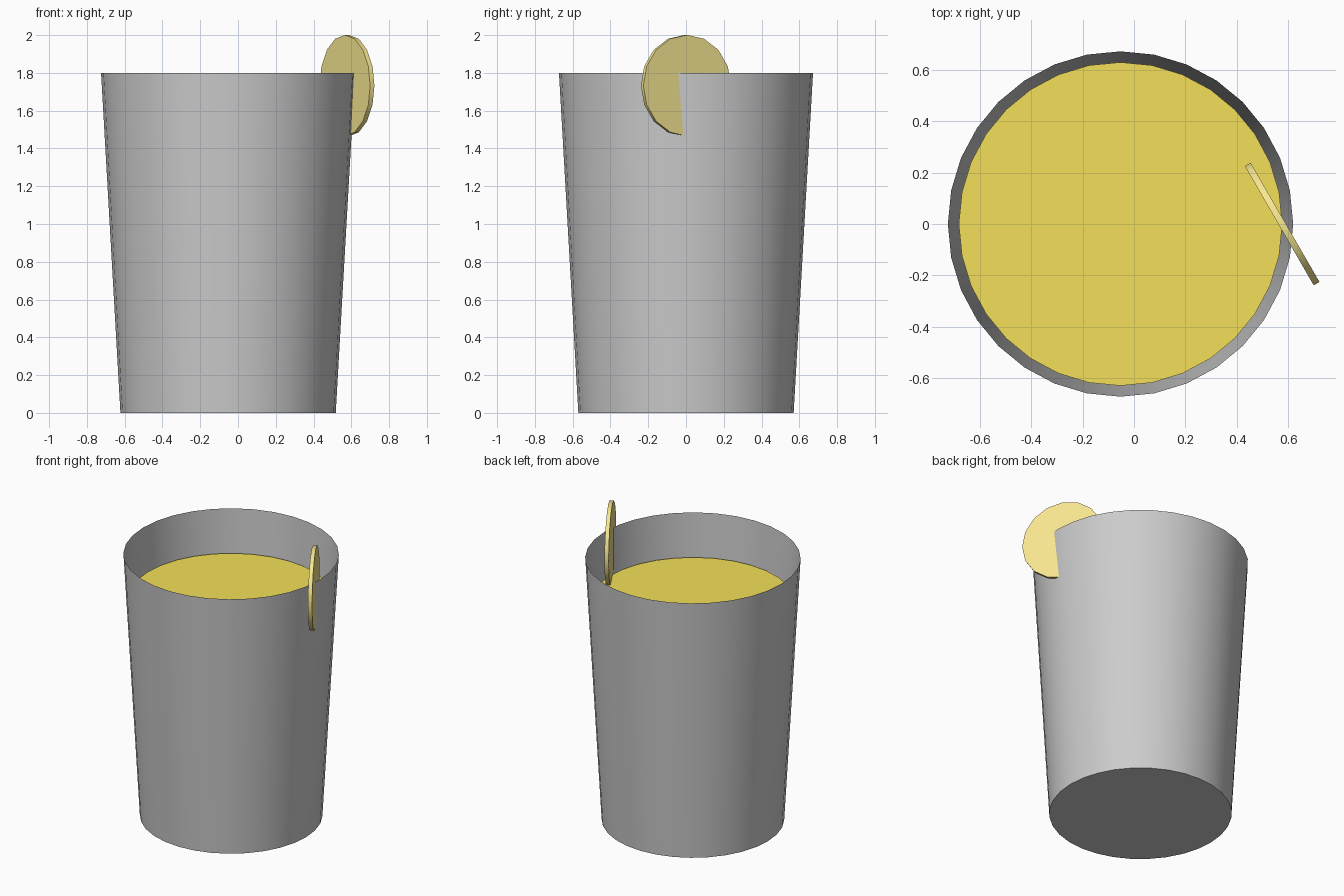
import bpy, math

if "Cube" in bpy.data.objects:
    bpy.data.objects.remove(bpy.data.objects["Cube"])

CX = -0.0525      # glass axis, offset by the slice on the rim
H, R0, R1 = 1.8, 0.57, 0.6725


def colour(obj, name, rgb):
    mat = bpy.data.materials.new(name)
    mat.diffuse_color = (*rgb, 1)
    mat.use_nodes = True
    mat.node_tree.nodes["Principled BSDF"].inputs["Base Color"].default_value = mat.diffuse_color
    obj.data.materials.append(mat)


def finish(obj, name):
    obj.name = name
    bpy.ops.object.shade_smooth_by_angle(angle=math.radians(30))
    return obj


def frustum(name, r0, r1, z0, z1, sides=32):
    bpy.ops.mesh.primitive_cone_add(vertices=sides, radius1=r0, radius2=r1, depth=z1 - z0,
                                    location=(CX, 0, (z0 + z1) / 2))
    return bpy.context.object


# Thin-walled tapered glass, open at the top
glass = frustum("glass", R0, R1, 0, H)
bpy.ops.object.mode_set(mode='EDIT')
bpy.ops.mesh.select_all(action='DESELECT')
bpy.ops.object.mode_set(mode='OBJECT')
for face in glass.data.polygons:
    face.select = face.normal.z > 0.9
bpy.ops.object.mode_set(mode='EDIT')
bpy.ops.mesh.delete(type='ONLY_FACE')
bpy.ops.object.mode_set(mode='OBJECT')
finish(glass, "glass")

# Juice filling, slightly inside the wall
juice = finish(frustum("juice", 0.545, 0.63, 0.02, 1.51), "juice")
colour(juice, "juice_yellow", (0.9, 0.74, 0.1))

# Lemon slice straddling the rim
bpy.ops.mesh.primitive_cylinder_add(vertices=16, radius=0.268, depth=0.026,
                                    location=(0.577, 0, 1.733),
                                    rotation=(0, math.pi / 2, math.radians(30)))
lemon = finish(bpy.context.object, "lemon_slice")
colour(lemon, "lemon_yellow", (0.93, 0.8, 0.28))
